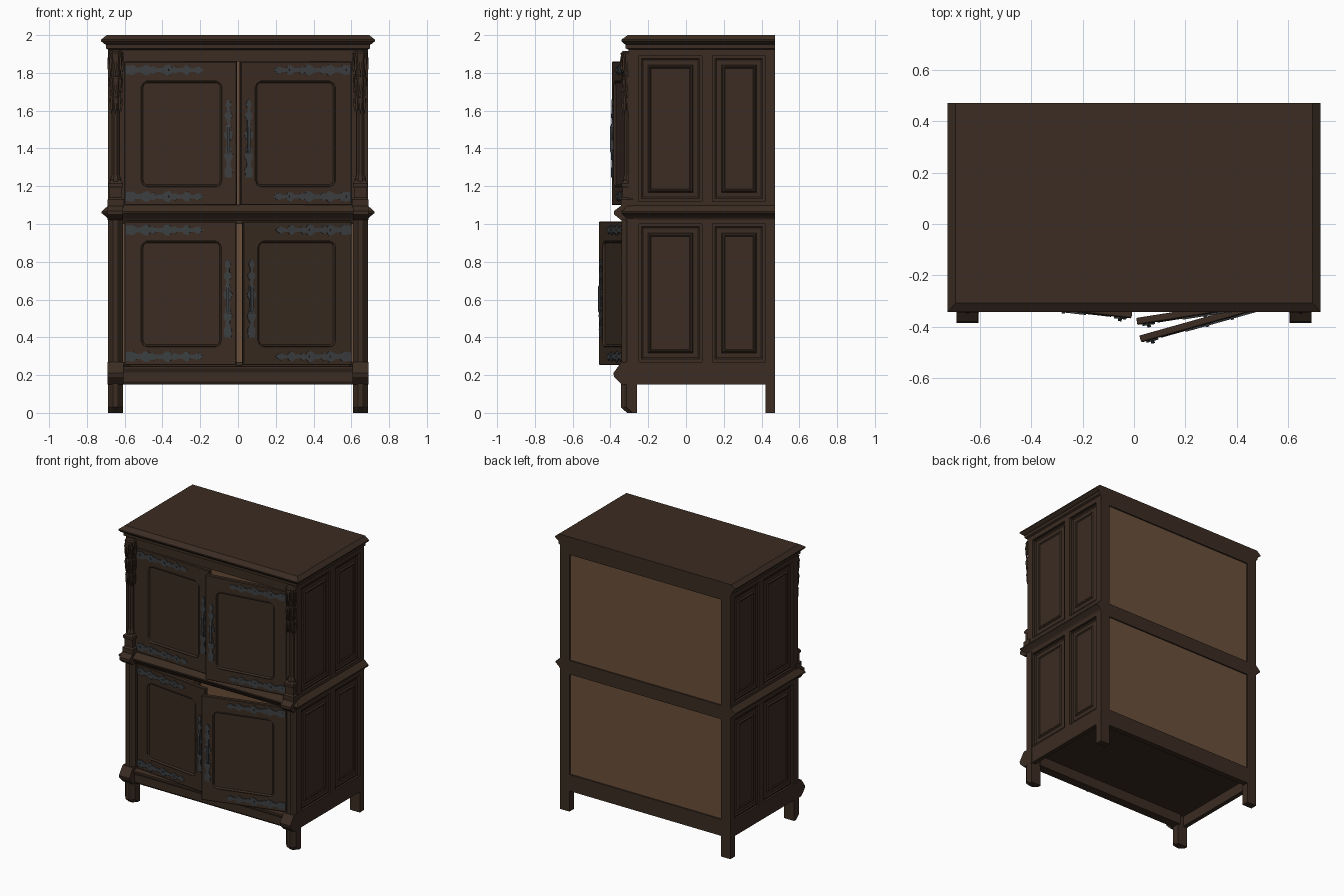
import bpy, bmesh, math

if "Cube" in bpy.data.objects:
    bpy.data.objects.remove(bpy.data.objects["Cube"])


def material(name, rgb):
    m = bpy.data.materials.new(name)
    m.diffuse_color = (*rgb, 1)
    m.use_nodes = True
    m.node_tree.nodes["Principled BSDF"].inputs["Base Color"].default_value = m.diffuse_color
    return m


DARK = material("dark_oak", (0.043, 0.025, 0.016))
LIGHT = material("light_inner_wood", (0.145, 0.079, 0.043))
METAL = material("dark_iron", (0.045, 0.049, 0.052))


def build(name, mat, lofts):
    """One object from lofts; each loft is a stack of equal-length point loops, capped."""
    bm = bmesh.new()
    for loops in lofts:
        rings = [[bm.verts.new(p) for p in lp] for lp in loops]
        n = len(rings[0])
        for a, b in zip(rings, rings[1:]):
            for i in range(n):
                bm.faces.new((a[i], a[(i + 1) % n], b[(i + 1) % n], b[i]))
        bm.faces.new(rings[0][::-1])
        bm.faces.new(rings[-1])
    bmesh.ops.recalc_face_normals(bm, faces=bm.faces)
    me = bpy.data.meshes.new(name)
    bm.to_mesh(me)
    bm.free()
    me.materials.append(mat)
    ob = bpy.data.objects.new(name, me)
    bpy.context.collection.objects.link(ob)
    return ob


def rect(x0, x1, y0, y1, z):
    return [(x0, y0, z), (x1, y0, z), (x1, y1, z), (x0, y1, z)]


def box(x0, x1, y0, y1, z0, z1):
    return [rect(x0, x1, y0, y1, z0), rect(x0, x1, y0, y1, z1)]


def mirrored(lofts):
    return lofts + [[[(-x, y, z) for x, y, z in lp] for lp in lo] for lo in lofts]


def moulding(profile):
    """Profile rows (z, half width, front y) with a flush back."""
    return [rect(-w, w, f, 0.47, z) for z, w, f in profile]


def side_rect(x, y0, y1, z0, z1):
    return [(x, y0, z0), (x, y1, z0), (x, y1, z1), (x, y0, z1)]


def round_rect(x0, x1, z0, z1, r, y):
    pts = []
    for cx, cz, a0 in ((x1 - r, z1 - r, 0), (x0 + r, z1 - r, 90), (x0 + r, z0 + r, 180), (x1 - r, z0 + r, 270)):
        for k in range(5):
            a = math.radians(a0 + k * 22.5)
            pts.append((cx + r * math.cos(a), y, cz + r * math.sin(a)))
    return pts


def poly_ring(cx, cy, r, z, n=8):
    return [(cx + r * math.cos(2 * math.pi * (i + .5) / n), cy + r * math.sin(2 * math.pi * (i + .5) / n), z)
            for i in range(n)]


# Cornice and waist mouldings
build("cornice", DARK, [moulding([(1.92, .68, -.30), (1.93, .70, -.32), (1.95, .70, -.32), (1.955, .71, -.33),
                                  (1.968, .725, -.342), (1.976, .725, -.342), (2.0, .695, -.308)])])
build("waist_moulding", DARK, [moulding([(1.015, .685, -.305), (1.03, .69, -.315), (1.04, .70, -.325),
                                         (1.057, .722, -.342), (1.066, .722, -.342), (1.10, .685, -.305)])])

# Side walls: core, frame and raised panels
side = [box(.655, .672, -.30, .46, .15, 1.93)]
for y0, y1 in ((-.305, -.25), (.085, .14), (.42, .47)):
    side.append(box(.66, .687, y0, y1, .15, 1.93))
for z0, z1 in ((.15, .27), (1.0, 1.12), (1.89, 1.93)):
    side.append(box(.66, .687, -.30, .465, z0, z1))
for z0, z1 in ((.27, 1.0), (1.12, 1.89)):
    for y0, y1 in ((-.25, .085), (.14, .42)):
        def ring(x, d):
            return side_rect(x, y0 + d, y1 - d, z0 + d, z1 - d)
        side.append([ring(.66, .008), ring(.678, .008), ring(.678, .014), ring(.672, .022),
                     ring(.673, .048), ring(.682, .054), ring(.682, .06), ring(.677, .066)])
build("side_walls", DARK, mirrored(side))

# Back frame and rear legs
back = [box(-.62, .62, .43, .47, z0, z1) for z0, z1 in ((.15, .27), (1.0, 1.1), (1.87, 1.93))]
build("back_rails", DARK, back)
build("back_posts", DARK, mirrored([box(.61, .687, .42, .47, 0, 1.93)]))

# Front rails and stiles
build("front_rails", DARK, [
    box(-.65, .65, -.30, -.26, 1.86, 1.93),
    [rect(-.62, .62, f, -.25, z) for z, f in ((.15, -.315), (.165, -.325), (.215, -.325), (.235, -.335),
                                              (.245, -.335), (.252, -.305))]])
build("front_stiles", DARK, mirrored([box(.60, .687, -.30, -.25, 1.0, 1.93)]))


# Lower front posts with faceted section, splayed base block and foot
def post_section(z, f):
    return [(.608, -.26, z), (.608, f + .03, z), (.622, f + .018, z), (.628, f + .006, z), (.636, f, z),
            (.662, f, z), (.670, f + .006, z), (.676, f + .018, z), (.689, f + .03, z), (.689, -.26, z)]


build("lower_front_posts", DARK, mirrored([[post_section(z, -.342) for z in (.2, 1.03)]]))
build("front_feet", DARK, mirrored([[post_section(0, -.312), post_section(.03, -.345), post_section(.2, -.345)]]))
build("post_base_blocks", DARK, mirrored([
    [rect(.606, .69, f, -.26, z) for z, f in ((.15, -.34), (.19, -.38), (.21, -.385), (.27, -.342))]]))
build("post_waist_blocks", DARK, mirrored([
    [rect(.608, .69, f, -.28, z) for z, f in ((1.02, -.343), (1.05, -.38), (1.07, -.38), (1.1, -.34))]]))

# Upper posts: pedestal, slim column, tiered carved pendant
build("upper_pedestals", DARK, mirrored([
    [rect(.604 + d, .69 - d, -.345 + d, -.28, z) for z, d in ((1.09, 0), (1.13, 0), (1.14, .01), (1.19, .01),
                                                              (1.2, .004), (1.215, .004), (1.235, .02))]]))
build("upper_columns", DARK, mirrored([
    [poly_ring(.648, -.305, r, z) for z, r in ((1.2, .03), (1.24, .03), (1.26, .021), (1.6, .021))]]))
carving = [[poly_ring(.648, -.305, r, z) for z, r in (
    (1.55, .004), (1.6, .022), (1.66, .034), (1.67, .026), (1.70, .03), (1.77, .038), (1.78, .03),
    (1.82, .033), (1.89, .042), (1.905, .042), (1.915, .034))]]
for z0, r in ((1.58, .03), (1.68, .034), (1.79, .037)):
    for a in (180, 225, 270, 315, 360):
        cx, cy = .648 + r * math.cos(math.radians(a)), -.305 + r * math.sin(math.radians(a))
        carving.append([poly_ring(cx, cy, q, z0 + h, 4)
                        for h, q in ((0, .001), (.03, .007), (.08, .009), (.10, .004), (.115, .006))])
build("carved_pendants", DARK, mirrored(carving))

# Light inner boards: back, floor, shelf, ceiling and side linings
build("back_boards", LIGHT, [box(-.625, .625, .442, .46, .2, 1.015), box(-.625, .625, .442, .46, 1.09, 1.92)])
build("inner_lining", LIGHT, mirrored([box(.645, .656, -.25, .445, .24, 1.02), box(.645, .656, -.25, .445, 1.1, 1.92)])
      + [box(-.65, .65, -.27, .445, .245, .254), box(-.65, .65, -.25, .445, 1.098, 1.104)])
build("bottom_board", DARK, [box(-.66, .66, -.28, .45, .225, .246)])

# Pierced-look iron outline, as (distance along, half width)
STRAP = [(0, .022), (.045, .027), (.06, .014), (.085, .013), (.10, .024), (.12, .03), (.135, .014), (.15, .022),
         (.165, .011), (.20, .012), (.215, .026), (.235, .03), (.25, .012), (.265, .02), (.28, .01), (.305, .011),
         (.32, .024), (.335, .026), (.35, .009), (.37, .01), (.385, .02), (.40, .014), (.415, .002)]


def strap(x, z, vertical=False, k=1.0):
    pts = STRAP + [(t, -h) for t, h in reversed(STRAP)]
    flat = [(x + h * k, z + t) if vertical else (x + t, z + h * k) for t, h in pts]
    return [[(u, y, v) for u, v in flat] for y in (.002, -.007)]


# Doors, left hinged at x = -0.6, swung open by an angle; side -1 mirrors to the right
def door(name, s, z0, angle):
    a = math.radians(angle)

    def place(lofts):
        return [[[(s * (-.602 + x * math.cos(a) + y * math.sin(a)), -.30 - x * math.sin(a) + y * math.cos(a), z0 + z)
                  for x, y, z in lp] for lp in lo] for lo in lofts]

    w, h = .596, .76
    px = (.092, .515, .10, .655)

    def panel(d, r, y):
        return round_rect(px[0] + d, px[1] - d, px[2] + d, px[3] - d, r, y)
    build(name, DARK, place([[
        round_rect(0, w, 0, h, .001, .028), round_rect(0, w, 0, h, .001, .004),
        round_rect(.004, w - .004, .004, h - .004, .001, 0),
        panel(-.004, .03, 0), panel(0, .028, -.003), panel(.004, .026, 0), panel(.008, .022, .008)]]))
    iron = [strap(.004, .045), strap(.004, .715), strap(.552, .145, True, .8)]
    # pull handle and small bolts
    iron.append([[(x, y, z) for x, y, z in rect(.545, .559, y0, y1, zz)]
                 for zz, y0, y1 in ((.27, -.008, 0), (.29, -.016, -.006), (.41, -.016, -.006), (.43, -.008, 0))])
    for z in (.045, .715):
        for x in (.025, .115, .23, .33):
            iron.append(box(x - .006, x + .006, -.011, -.004, z - .006, z + .006))
    build(name + "_ironwork", METAL, place(iron))


door("upper_left_door", 1, 1.10, 2.5)
door("upper_right_door", -1, 1.10, 9)
door("lower_left_door", 1, .253, 6.5)
door("lower_right_door", -1, .253, 15.7)
